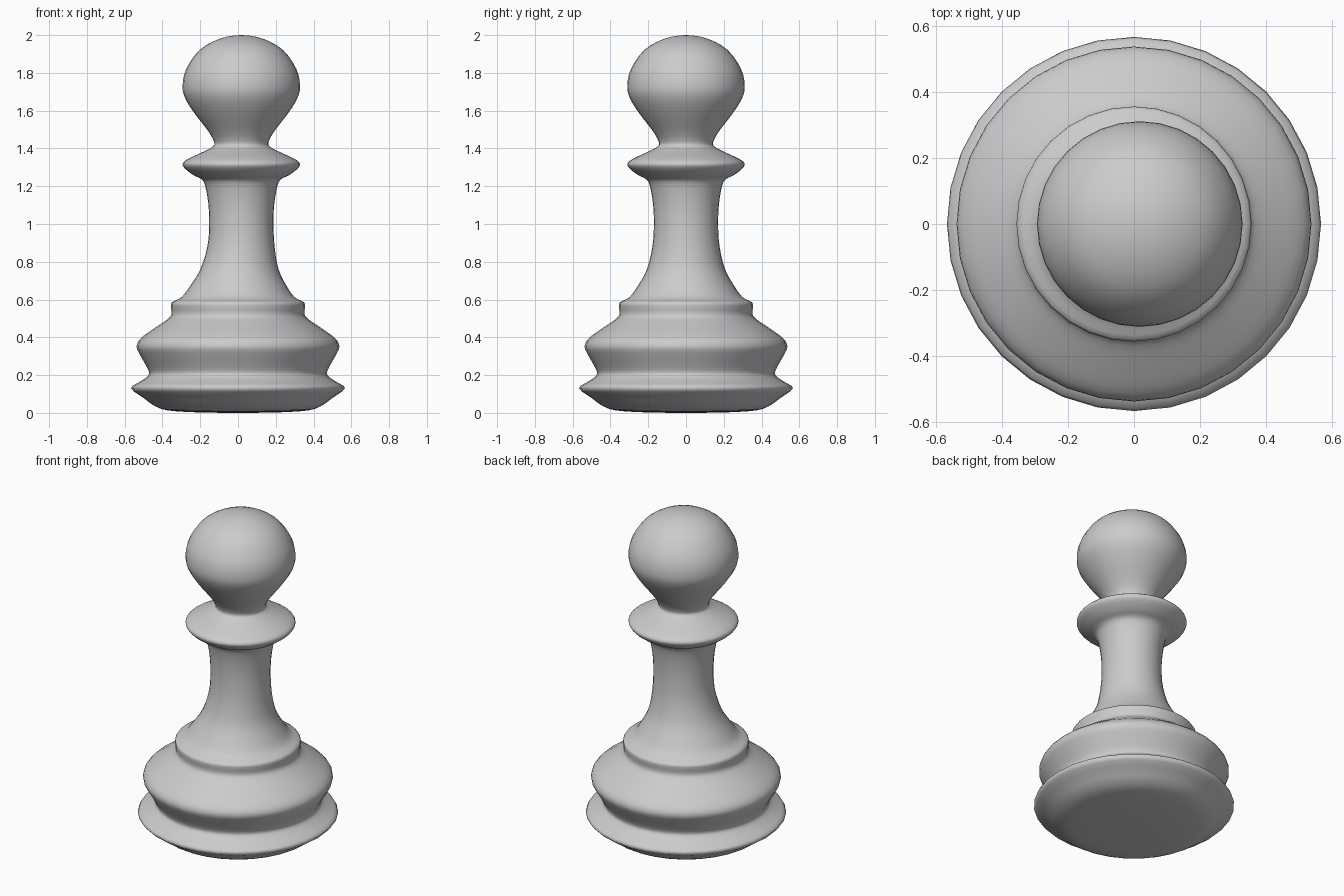
import bpy, bmesh, math
from mathutils import Vector

if "Cube" in bpy.data.objects:
    bpy.data.objects.remove(bpy.data.objects["Cube"])

SIDES = 32   # facets around the axis
STEPS = 3    # curve steps between profile points

# Profile as (radius, height), bottom to top
PROFILE = [
    # foot with its thin rim
    (0, 0), (.22, .003), (.37, .013), (.44, .036), (.495, .075), (.566, .13),
    (.52, .165), (.478, .195), (.474, .225),
    # wide bulge and small shoulder ring
    (.515, .30), (.537, .35), (.515, .395), (.44, .45), (.37, .498),
    (.352, .525), (.355, .56), (.35, .585), (.30, .612),
    # stem
    (.257, .67), (.207, .76), (.178, .88), (.170, 1.0), (.175, 1.11),
    (.192, 1.205), (.212, 1.238),
    # collar
    (.25, 1.257), (.295, 1.29), (.311, 1.318), (.285, 1.343), (.20, 1.383),
    (.155, 1.407),
    # head
    (.143, 1.43), (.172, 1.487), (.247, 1.585), (.297, 1.665), (.311, 1.73),
    (.292, 1.82), (.222, 1.92), (.117, 1.98), (0, 2.0),
]


def smooth_profile(points, steps):
    """Catmull-Rom curve through the points."""
    p = [Vector(q) for q in points]
    p = [Vector((-p[1].x, p[1].y))] + p + [Vector((-p[-2].x, p[-2].y))]
    out = []
    for a, b, c, d in zip(p, p[1:], p[2:], p[3:]):
        for i in range(steps):
            t = i / steps
            out.append(.5 * (2 * b + (c - a) * t + (2 * a - 5 * b + 4 * c - d) * t * t
                             + (3 * b - a - 3 * c + d) * t ** 3))
    return out + [p[-2]]


def axis_x(z):
    """The stem and head sit slightly to +x of the base."""
    t = min(max((z - .6) / .35, 0), 1)
    return .0175 * t * t * (3 - 2 * t)


def lathe(name, profile):
    bm = bmesh.new()
    rings = []
    for r, z in profile[1:-1]:
        rings.append([bm.verts.new((axis_x(z) + r * math.cos(a), r * math.sin(a), max(z, 0)))
                      for a in (2 * math.pi * k / SIDES for k in range(SIDES))])
    bottom = bm.verts.new((0, 0, profile[0].y))
    top = bm.verts.new((axis_x(2), 0, profile[-1].y))
    for k in range(SIDES):
        n = (k + 1) % SIDES
        bm.faces.new((bottom, rings[0][n], rings[0][k]))
        bm.faces.new((top, rings[-1][k], rings[-1][n]))
        for lo, hi in zip(rings, rings[1:]):
            bm.faces.new((lo[k], lo[n], hi[n], hi[k]))
    for f in bm.faces:
        f.smooth = True
    mesh = bpy.data.meshes.new(name)
    bm.to_mesh(mesh)
    bm.free()
    obj = bpy.data.objects.new(name, mesh)
    bpy.context.collection.objects.link(obj)
    return obj


# Whole turned piece
lathe("turned_pawn", smooth_profile(PROFILE, STEPS))
